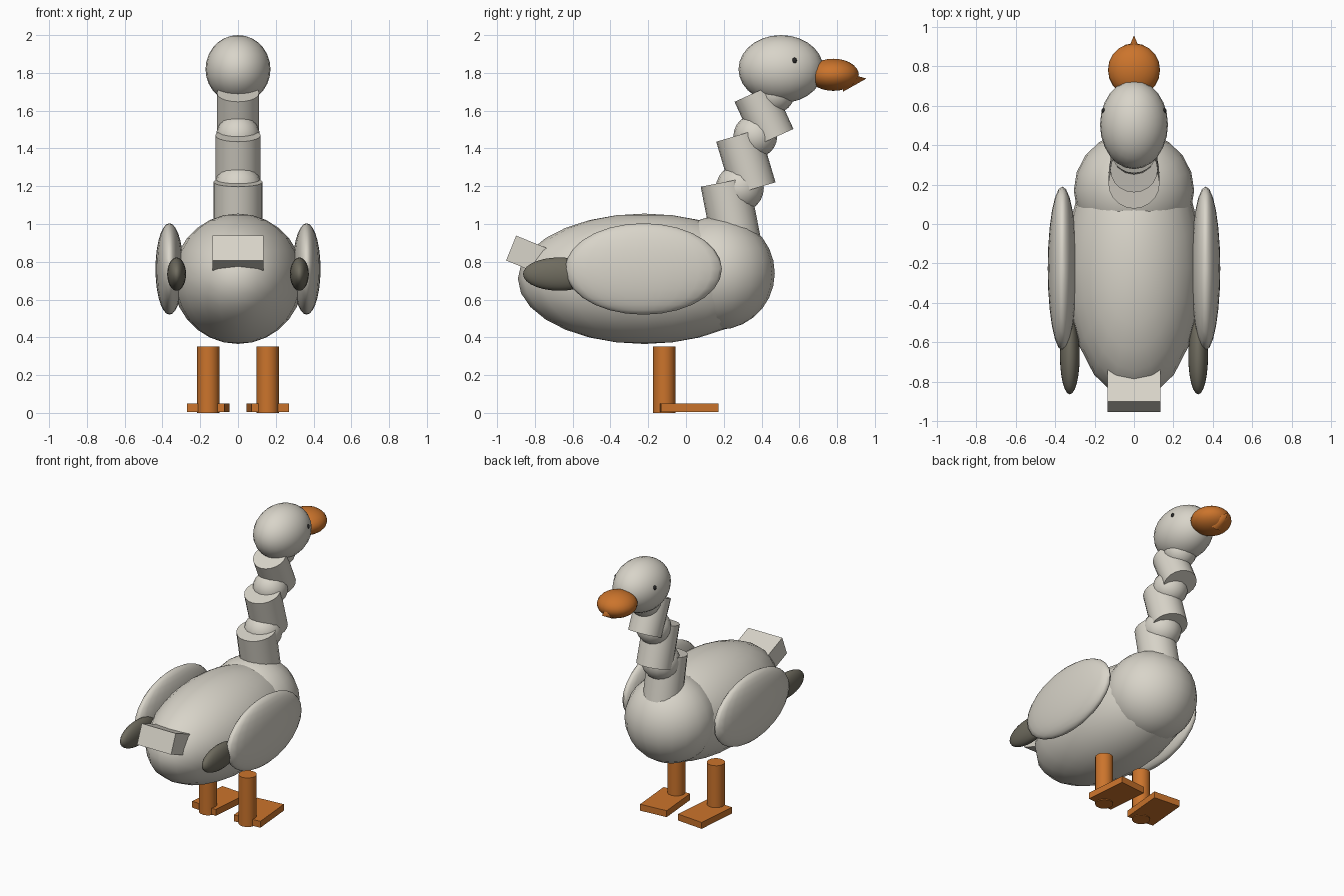
import bpy
from math import radians
from mathutils import Vector

if "Cube" in bpy.data.objects:
    bpy.data.objects.remove(bpy.data.objects["Cube"])


def material(name, rgb):
    m = bpy.data.materials.new(name)
    m.diffuse_color = (*rgb, 1)
    m.use_nodes = True
    m.node_tree.nodes["Principled BSDF"].inputs["Base Color"].default_value = m.diffuse_color
    return m


CREAM = material("warm_white", (0.69, 0.66, 0.585))
ORANGE = material("orange", (0.60, 0.175, 0.025))
DARK = material("dark_taupe", (0.16, 0.15, 0.115))
BLACK = material("near_black", (0.02, 0.02, 0.02))


def finish(name, mat, angle=50):
    ob = bpy.context.object
    ob.name = name
    ob.data.materials.append(mat)
    bpy.ops.object.transform_apply(location=False, rotation=True, scale=True)
    if angle:
        bpy.ops.object.shade_smooth_by_angle(angle=radians(angle))
    return ob


def ellipsoid(name, loc, radii, mat, seg=24, rings=14):
    bpy.ops.mesh.primitive_uv_sphere_add(segments=seg, ring_count=rings, radius=1, location=loc)
    bpy.context.object.scale = radii
    return finish(name, mat, 70)


def cylinder(name, loc, r, depth, mat, tilt=0, sides=20):
    bpy.ops.mesh.primitive_cylinder_add(vertices=sides, radius=r, depth=depth, location=loc,
                                        rotation=(radians(tilt), 0, 0))
    return finish(name, mat)


def box(name, loc, size, mat, rot=(0, 0, 0)):
    bpy.ops.mesh.primitive_cube_add(size=1, location=loc, rotation=[radians(a) for a in rot])
    bpy.context.object.scale = size
    return finish(name, mat, 0)


# Body and breast
ellipsoid("body", (0, -0.22, 0.71), (0.345, 0.67, 0.345), CREAM, 20, 14)
ellipsoid("breast", (0, 0.17, 0.74), (0.305, 0.30, 0.30), CREAM, 20, 14)

# Tail block tilted into the back of the body
box("tail", (0, -0.796, 0.82), (0.27, 0.28, 0.142), CREAM, (-22, 0, 0))

# Neck segments leaning back, with round joints between them
for i, (y, z, r, depth, tilt) in enumerate([(0.237, 1.06, 0.13, 0.33, 11),
                                            (0.317, 1.328, 0.12, 0.295, 16.5),
                                            (0.413, 1.575, 0.112, 0.26, 24.5)]):
    cylinder(f"neck_segment_{i + 1}", (0, y, z), r, depth, CREAM, tilt)
for i, (y, z, r) in enumerate([(0.285, 1.19, 0.127), (0.367, 1.465, 0.116), (0.467, 1.693, 0.108)]):
    ellipsoid(f"neck_joint_{i + 1}", (0, y, z), (r, r, r), CREAM, 16, 12)

# Head and bill
ellipsoid("head", (0, 0.503, 1.82), (0.172, 0.225, 0.18), CREAM)
ellipsoid("bill", (0, 0.78, 1.79), (0.132, 0.135, 0.085), ORANGE, 20, 14)
base, tip = Vector((0, 0.825, 1.755)), Vector((0, 0.955, 1.77))
bpy.ops.mesh.primitive_cone_add(vertices=12, radius1=0.055, radius2=0, depth=(tip - base).length,
                                location=(base + tip) / 2,
                                rotation=(tip - base).to_track_quat("Z", "Y").to_euler())
finish("bill_tip", ORANGE)

# Paired parts
for side, s in (("left", -1), ("right", 1)):
    ellipsoid(f"{side}_eye", (s * 0.152, 0.574, 1.865), (0.013, 0.013, 0.016), BLACK, 12, 8)
    ellipsoid(f"{side}_wing", (s * 0.363, -0.225, 0.762), (0.074, 0.415, 0.242), CREAM)
    ellipsoid(f"{side}_wing_tip", (s * 0.325, -0.67, 0.735), (0.05, 0.193, 0.088), DARK)
    cylinder(f"{side}_leg", (s * 0.157, -0.115, 0.176), 0.059, 0.352, ORANGE, 0, 16)
    box(f"{side}_foot", (s * 0.158, 0.011, 0.028), (0.20, 0.305, 0.046), ORANGE, (0, 0, s * 5))
